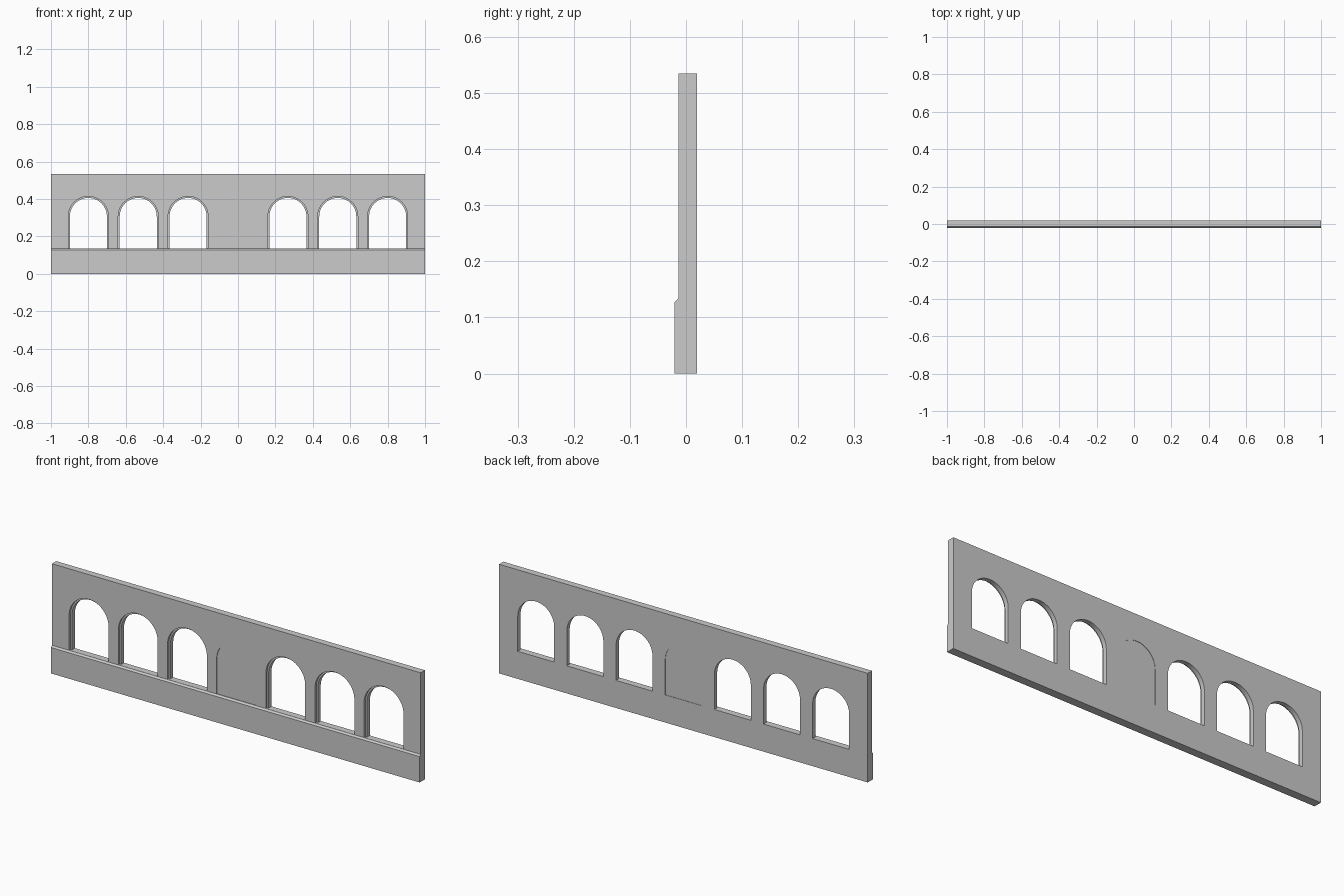
import bpy, bmesh, math

if "Cube" in bpy.data.objects:
    bpy.data.objects.remove(bpy.data.objects["Cube"])

FRONT, BACK, SILL, SPRING = -0.013, 0.020, 0.1352, 0.307
PITCH = 0.2667


def prism(name, pts, vec):
    """Extrude a closed polygon of 3D points along vec."""
    bm = bmesh.new()
    face = bm.faces.new([bm.verts.new(p) for p in pts])
    ext = bmesh.ops.extrude_face_region(bm, geom=[face])
    verts = [g for g in ext["geom"] if isinstance(g, bmesh.types.BMVert)]
    bmesh.ops.translate(bm, verts=verts, vec=vec)
    bmesh.ops.recalc_face_normals(bm, faces=bm.faces)
    mesh = bpy.data.meshes.new(name)
    bm.to_mesh(mesh)
    bm.free()
    ob = bpy.data.objects.new(name, mesh)
    bpy.context.collection.objects.link(ob)
    return ob


def cut_arch(x, r, y0, y1):
    """Cut a round-headed opening between depths y0 and y1."""
    n = 24
    pts = [(x - r, y0, SILL), (x + r, y0, SILL)]
    pts += [(x + r * math.cos(math.pi * i / n), y0,
             SPRING + r * math.sin(math.pi * i / n)) for i in range(n + 1)]
    cutter = prism("arch_cutter", pts, (0, y1 - y0, 0))
    cutter.hide_render = True
    mod = wall.modifiers.new("cut", 'BOOLEAN')
    mod.operation, mod.solver, mod.object = 'DIFFERENCE', 'EXACT', cutter
    bpy.context.view_layer.objects.active = wall
    bpy.ops.object.modifier_apply(modifier=mod.name)
    bpy.data.objects.remove(cutter)


# wall with a sloped-top plinth along the front
profile = [(-0.0205, 0), (BACK, 0), (BACK, 0.535), (FRONT, 0.535),
           (FRONT, 0.135), (-0.0205, 0.127)]
wall = prism("arcade_wall", [(-1, y, z) for y, z in profile], (2, 0, 0))

# six open arches with a stepped front reveal, and a blind arch in the middle
for i in range(-3, 4):
    x = i * PITCH
    if i:
        cut_arch(x, 0.107, -0.05, -0.002)
        cut_arch(x, 0.099, -0.03, 0.05)
    else:
        cut_arch(x, 0.107, -0.05, FRONT + 0.003)
        cut_arch(x, 0.099, BACK - 0.002, 0.05)

# smooth arch soffits, sharp corners
wall.select_set(True)
bpy.context.view_layer.objects.active = wall
bpy.ops.object.shade_smooth_by_angle(angle=math.radians(20))
